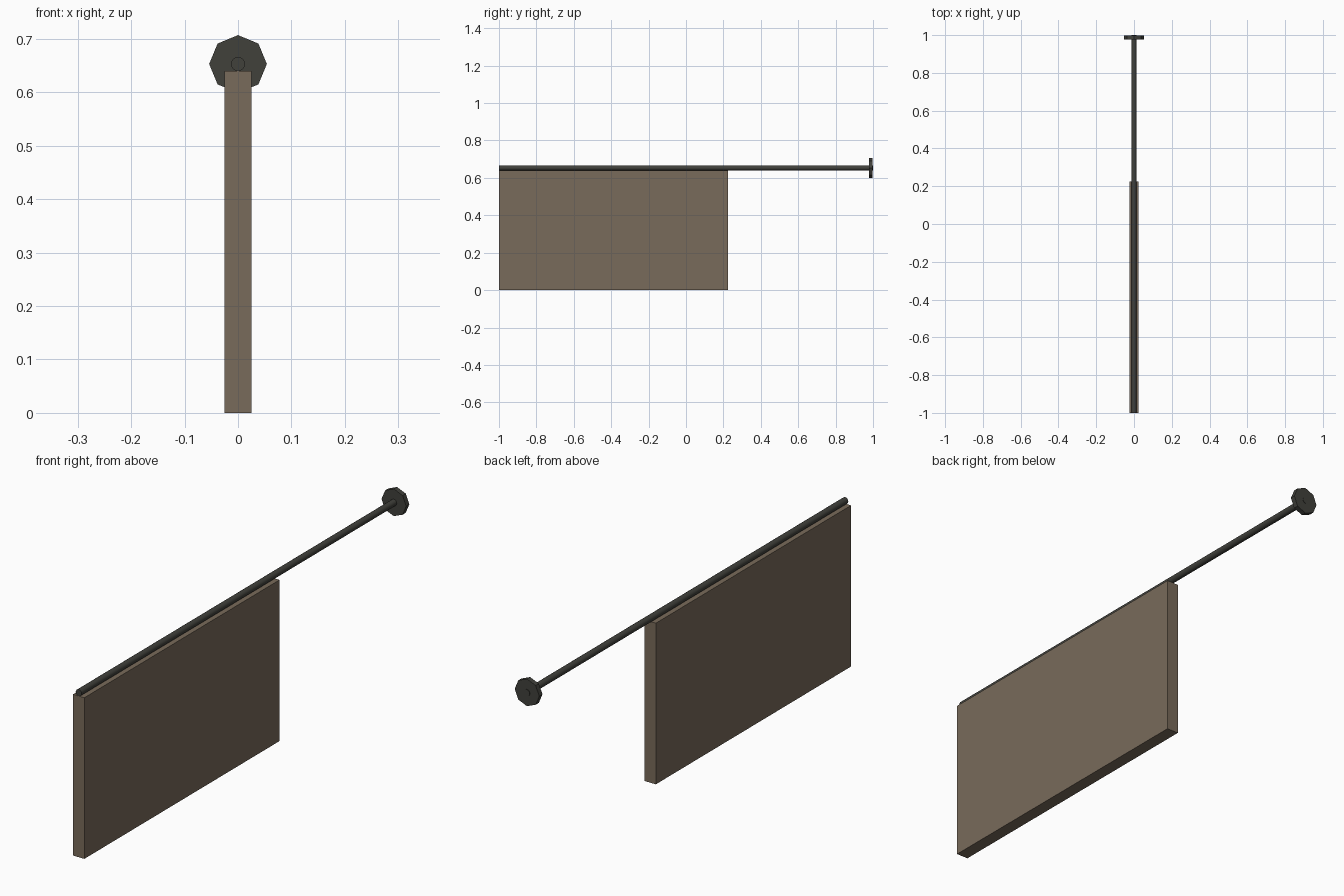
import bpy, math

if "Cube" in bpy.data.objects:
    bpy.data.objects.remove(bpy.data.objects["Cube"])


def material(name, color):
    m = bpy.data.materials.new(name)
    m.diffuse_color = (*color, 1)
    m.use_nodes = True
    m.node_tree.nodes["Principled BSDF"].inputs["Base Color"].default_value = m.diffuse_color
    return m


wood = material("brown_board", (0.19, 0.145, 0.103))
iron = material("dark_iron", (0.052, 0.052, 0.044))
AXIS_Z = 0.653


def cylinder_y(name, sides, radius, y0, y1, smooth):
    """Cylinder lying along y, with a vertex pointing straight up."""
    bpy.ops.mesh.primitive_cylinder_add(
        vertices=sides, radius=radius, depth=y1 - y0,
        location=(0, (y0 + y1) / 2, AXIS_Z), rotation=(math.pi / 2, 0, 0))
    ob = bpy.context.object
    ob.name = name
    ob.data.materials.append(iron)
    if smooth:
        bpy.ops.object.shade_smooth_by_angle(angle=math.radians(50))
    return ob


# Hanging board
bpy.ops.mesh.primitive_cube_add(size=1, location=(0, -0.3875, 0.32))
board = bpy.context.object
board.name = "sign_board"
board.scale = (0.05, 1.225, 0.64)
bpy.ops.object.transform_apply(location=False, rotation=False, scale=True)
board.data.materials.append(wood)

# Support rod resting on the board's top edge
cylinder_y("support_rod", 16, 0.013, -1.0, 1.0, True)

# Eight-sided wall plate at the back end
cylinder_y("wall_plate", 8, 0.054, 0.978, 0.998, False)
